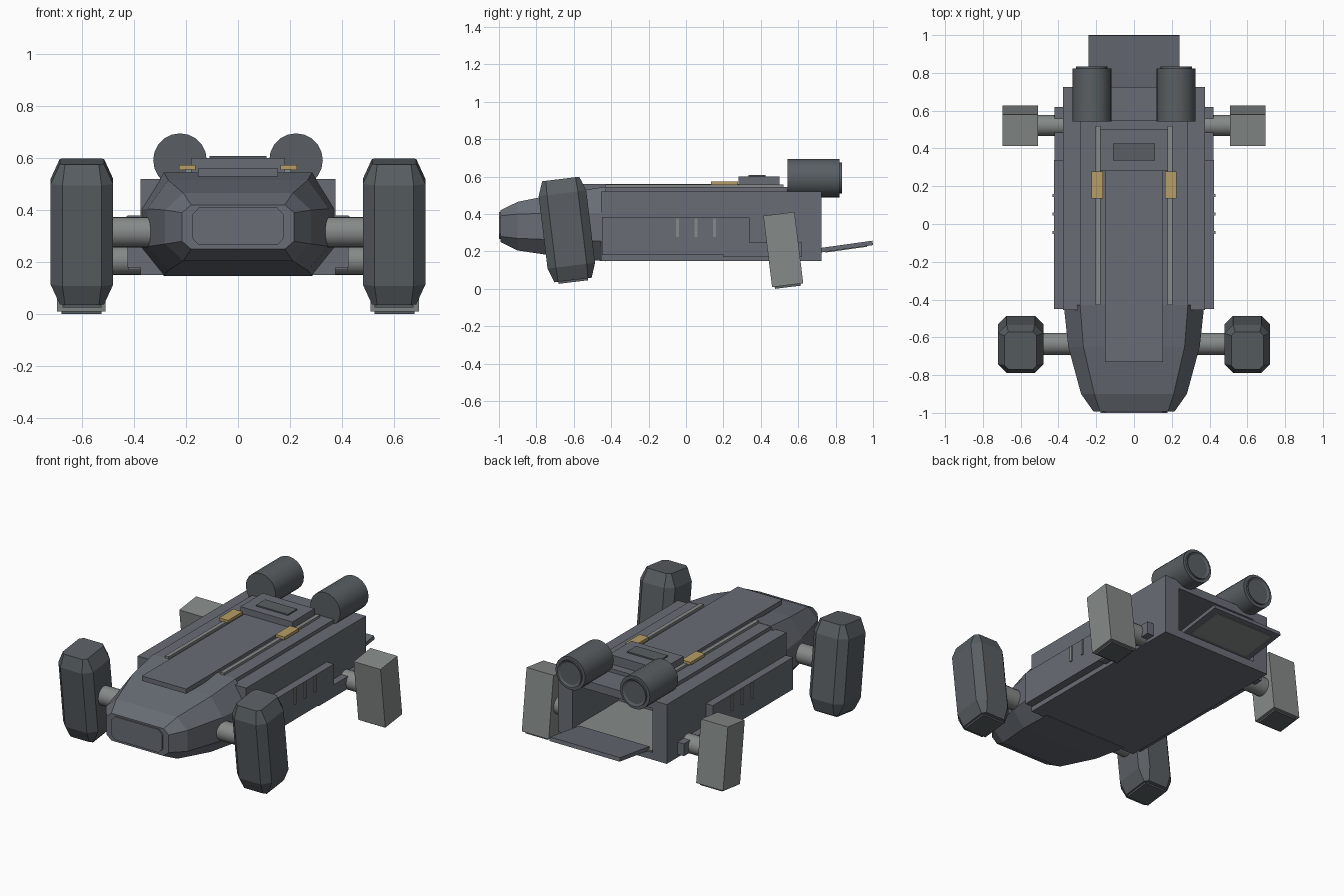
import bpy, bmesh, math
from mathutils import Matrix, Vector

if "Cube" in bpy.data.objects:
    bpy.data.objects.remove(bpy.data.objects["Cube"])


def material(name, rgb):
    m = bpy.data.materials.new(name)
    m.diffuse_color = (*rgb, 1)
    m.use_nodes = True
    m.node_tree.nodes["Principled BSDF"].inputs["Base Color"].default_value = m.diffuse_color
    return m


HULL = material("blue grey hull", (0.138, 0.152, 0.178))
DARK = material("dark grey", (0.100, 0.114, 0.125))
LIGHT = material("light grey", (0.235, 0.255, 0.245))
GOLD = material("gold", (0.47, 0.34, 0.13))


def finish(bm, name, mat, matrix=None):
    bmesh.ops.recalc_face_normals(bm, faces=bm.faces[:])
    me = bpy.data.meshes.new(name)
    bm.to_mesh(me)
    bm.free()
    me.materials.append(mat)
    ob = bpy.data.objects.new(name, me)
    bpy.context.collection.objects.link(ob)
    if matrix:
        ob.matrix_world = matrix
    return ob


def box_mesh(x, y, z):
    bm = bmesh.new()
    bmesh.ops.create_cube(bm, size=1)
    for v in bm.verts:
        v.co = Vector([(a + b) / 2 + c * (b - a) for (a, b), c in zip((x, y, z), v.co)])
    return bm


def box(name, mat, x, y, z, matrix=None):
    return finish(box_mesh(x, y, z), name, mat, matrix)


def sided(s, a, b):
    return tuple(sorted((s * a, s * b)))


def cylinder(name, mat, center, r, length, axis, sides=20, recess=None):
    bm = bmesh.new()
    bmesh.ops.create_cone(bm, cap_ends=True, segments=sides, radius1=r, radius2=r, depth=length)
    if recess:
        cap = max(bm.faces, key=lambda f: f.calc_center_median().z)
        bmesh.ops.inset_individual(bm, faces=[cap], thickness=recess, depth=-0.008)
    rot = Matrix.Rotation(math.pi / 2, 4, 'Y') if axis == 'X' else Matrix.Rotation(-math.pi / 2, 4, 'X')
    ob = finish(bm, name, mat, Matrix.Translation(center) @ rot)
    bpy.context.view_layer.objects.active = ob
    ob.select_set(True)
    bpy.ops.object.shade_smooth_by_angle(angle=math.radians(30))
    ob.select_set(False)
    return ob


def loft(name, mat, rings, matrix=None):
    bm = bmesh.new()
    rows = [[bm.verts.new(p) for p in ring] for ring in rings]
    n = len(rows[0])
    for a, b in zip(rows, rows[1:]):
        for i in range(n):
            bm.faces.new((a[i], a[(i + 1) % n], b[(i + 1) % n], b[i]))
    bm.faces.new(rows[0])
    bm.faces.new(rows[-1])
    return finish(bm, name, mat, matrix)


def nose_ring(y, hx, hx_flat, z0, z1, s0, s1):
    half = [(hx_flat, z0), (hx, s0), (hx, s1), (hx_flat, z1)]
    return [(x, y, z) for x, z in half] + [(-x, y, z) for x, z in reversed(half)]


def pod_ring(hx, hy, cut, z):
    half = [(hx - cut, -hy), (hx, -hy + cut), (hx, hy - cut), (hx - cut, hy)]
    return [(x, y, z) for x, y in half] + [(-x, y, z) for x, y in reversed(half)]


# main hull with an open cargo bay at the back
bm = box_mesh((-0.375, 0.375), (-0.455, 0.725), (0.15, 0.52))
bay = max(bm.faces, key=lambda f: f.calc_center_median().y)
bmesh.ops.inset_individual(bm, faces=[bay], thickness=0.05)
for v in bay.verts:
    v.co.x = math.copysign(0.275, v.co.x)
    v.co.z = 0.47 if v.co.z > 0.335 else 0.195
bmesh.ops.inset_individual(bm, faces=[bay], thickness=0.0005)
bmesh.ops.translate(bm, verts=bay.verts[:], vec=(0, -0.45, 0))
finish(bm, "main_hull", HULL)
box("bay_floor", LIGHT, (-0.27, 0.27), (0.28, 0.72), (0.19, 0.203))

# rear ramp and its underside panel
tilt = Matrix.Translation((0, 0.853, 0.225)) @ Matrix.Rotation(math.radians(8), 4, 'X')
box("ramp", HULL, (-0.242, 0.242), (-0.147, 0.147), (-0.012, 0.012), tilt)
box("ramp_underside_panel", LIGHT, (-0.2, 0.2), (-0.11, 0.115), (-0.016, -0.011), tilt)

# faceted nose
loft("nose", HULL, [
    nose_ring(-0.992, 0.215, 0.18, 0.25, 0.42, 0.28, 0.39),
    nose_ring(-0.9, 0.28, 0.21, 0.205, 0.465, 0.27, 0.40),
    nose_ring(-0.65, 0.348, 0.268, 0.168, 0.515, 0.26, 0.405),
    nose_ring(-0.43, 0.372, 0.285, 0.147, 0.545, 0.255, 0.405)])
loft("nose_plate", HULL, [
    nose_ring(y, 0.177, 0.15, 0.265, 0.41, 0.293, 0.382) for y in (-1.0, -0.99)])

# roof layers
box("roof_base", HULL, (-0.283, 0.283), (-0.44, 0.55), (0.51, 0.543))
box("roof_plate", HULL, (-0.153, 0.153), (-0.73, 0.28), (0.53, 0.56))
box("roof_box", HULL, (-0.18, 0.18), (0.28, 0.5), (0.54, 0.6))
box("roof_hatch", DARK, (-0.11, 0.11), (0.335, 0.425), (0.59, 0.608))

spin = Matrix.Rotation(math.radians(7), 4, 'X')
for s, side in ((-1, "left"), (1, "right")):
    # roof rails and gold clamps
    box(side + "_rail", LIGHT, sided(s, 0.178, 0.203), (-0.43, 0.52), (0.54, 0.558))
    box(side + "_gold_clamp", GOLD, sided(s, 0.163, 0.226), (0.135, 0.278), (0.555, 0.573))

    # side panels and vents
    box(side + "_side_panel", HULL, sided(s, 0.36, 0.424), (-0.45, 0.34), (0.18, 0.38))
    box(side + "_lower_panel", HULL, sided(s, 0.36, 0.42), (0.2, 0.62), (0.17, 0.247))
    for i in range(3):
        y = -0.045 + 0.0985 * i
        box(side + "_vent", LIGHT, sided(s, 0.42, 0.431), (y - 0.008, y + 0.008), (0.278, 0.375))

    # engines with nozzles
    cylinder(side + "_engine", DARK, (s * 0.223, 0.682, 0.592), 0.103, 0.28, 'Y')
    cylinder(side + "_nozzle", DARK, (s * 0.223, 0.822, 0.592), 0.083, 0.022, 'Y', recess=0.014)

    # front pods
    place = Matrix.Translation((s * 0.6, -0.637, 0.317)) @ spin
    loft(side + "_front_pod", DARK, [
        pod_ring(0.085, 0.1, 0.02, -0.272), pod_ring(0.12, 0.128, 0.045, -0.195),
        pod_ring(0.12, 0.128, 0.045, 0.195), pod_ring(0.085, 0.1, 0.02, 0.272)], place)
    box(side + "_front_pod_foot", DARK, (-0.075, 0.075), (-0.08, 0.08), (-0.283, -0.27), place)
    cylinder(side + "_front_strut", LIGHT, (s * 0.42, -0.635, 0.315), 0.059, 0.2, 'X')

    # rear legs
    place = Matrix.Translation((s * 0.602, 0.52, 0.21)) @ spin
    box(side + "_rear_leg", LIGHT, (-0.093, 0.093), (-0.084, 0.084), (-0.192, 0.192), place)
    box(side + "_rear_foot", DARK, (-0.077, 0.077), (-0.07, 0.07), (-0.203, -0.19), place)
    cylinder(side + "_rear_strut", LIGHT, (s * 0.44, 0.522, 0.206), 0.056, 0.18, 'X')
